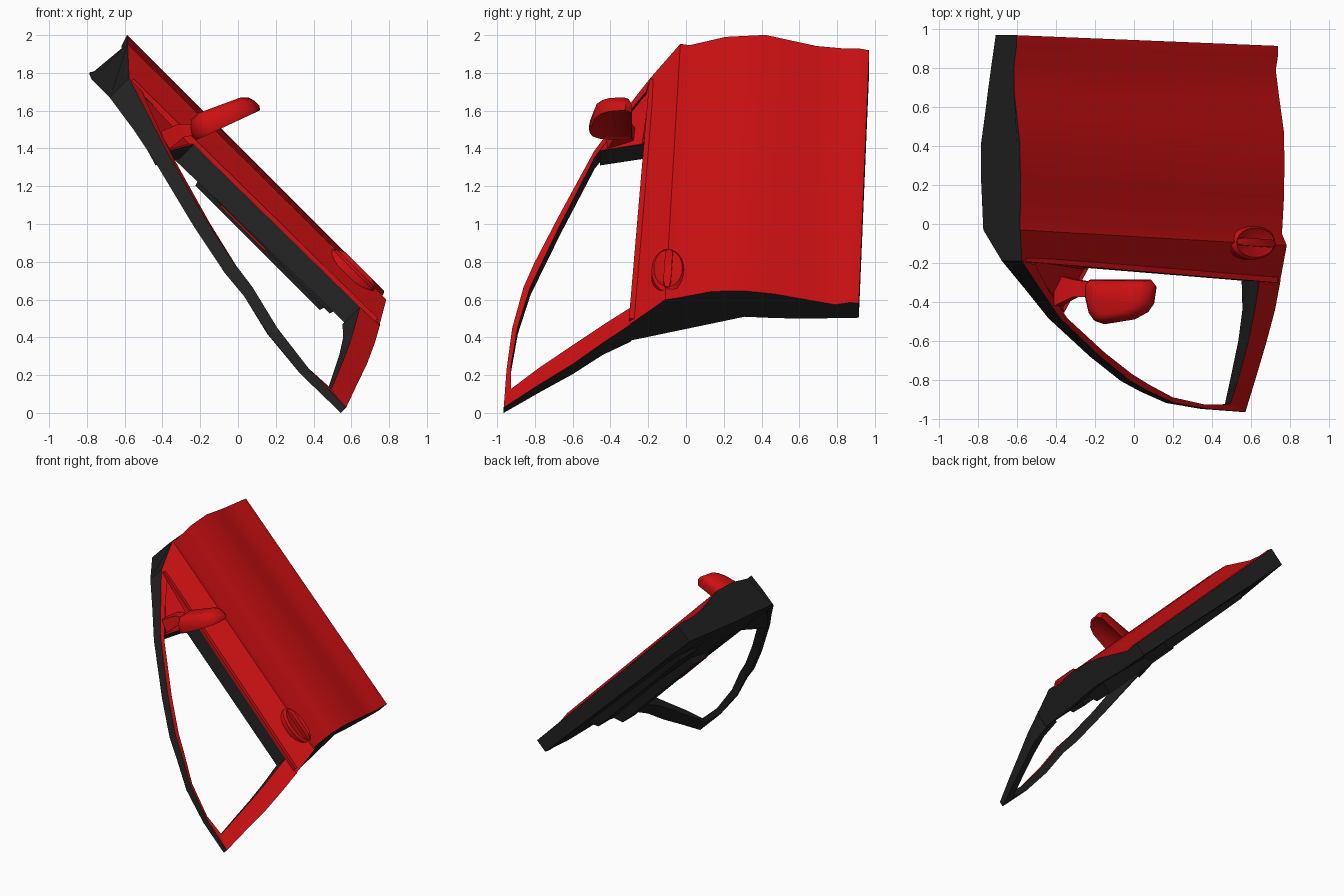
import bpy, bmesh, math
from mathutils import Vector

cube = bpy.data.objects.get("Cube")
if cube:
    bpy.data.objects.remove(cube, do_unlink=True)


def material(name, rgb):
    m = bpy.data.materials.new(name)
    m.use_nodes = True
    col = (*rgb, 1)
    m.diffuse_color = col
    b = next(n for n in m.node_tree.nodes if n.type == 'BSDF_PRINCIPLED')
    b.inputs["Base Color"].default_value = col
    b.inputs["Roughness"].default_value = 0.5
    return m


MATS = [material("red_paint", (0.6, 0.005, 0.006)),
        material("dark_trim", (0.016, 0.016, 0.016))]
RED, DARK = 0, 1
R2 = math.sqrt(2)


def door(s, y, n):
    """Door frame (length, height, outward) to world: the door leans at 45 degrees."""
    return Vector(((s + n) / R2, y, (n - s) / R2))


def loft(name, rings, sides, caps=(DARK, DARK), inset=None, smooth=30):
    """Skin closed rings; sides gives one material per ring segment."""
    bm = bmesh.new()
    vs = [[bm.verts.new(p) for p in r] for r in rings]
    k = len(rings[0])
    for a, b in zip(vs, vs[1:]):
        for i in range(k):
            j = (i + 1) % k
            f = bm.faces.new((a[i], a[j], b[j], b[i]))
            f.material_index = sides[i] if isinstance(sides, list) else sides
    ends = [bm.faces.new(vs[0]), bm.faces.new(vs[-1])]
    for f, c in zip(ends, caps):
        f.material_index = c
    bmesh.ops.recalc_face_normals(bm, faces=bm.faces[:])
    if inset:
        which, width, depth = inset
        bmesh.ops.inset_individual(bm, faces=[ends[which]], thickness=width, depth=depth)
    me = bpy.data.meshes.new(name)
    bm.to_mesh(me)
    bm.free()
    for m in MATS:
        me.materials.append(m)
    ob = bpy.data.objects.new(name, me)
    bpy.context.collection.objects.link(ob)
    bpy.ops.object.select_all(action='DESELECT')
    ob.select_set(True)
    bpy.context.view_layer.objects.active = ob
    bpy.ops.object.shade_smooth_by_angle(angle=math.radians(smooth))
    return ob


# Door body: (s, y, outer n, inner n) at the front and rear ends, belt to sill
front_end = [(-1.66, -.19, .845, .70), (-1.795, -.03, .968, .70), (-1.79, .02, .963, .70),
             (-1.82, .21, .995, .71), (-1.83, .42, 1.0, .72), (-1.82, .55, .97, .735),
             (-1.81, .69, .937, .75), (-1.80, .82, .93, .765), (-1.79, .92, .937, .775),
             (-1.785, .97, .93, .78)]
rear_end = [(.20, -.30, .86, .74), (.131, -.11, .979, .755), (.108, -.05, .967, .76),
            (.09, .14, 1.0, .79), (.09, .31, 1.003, .81), (.10, .47, .99, .81),
            (.105, .65, .95, .81), (.11, .79, .92, .82), (.11, .87, .937, .82),
            (.112, .915, .933, .825)]


def body_ring(pts):
    return ([door(s, y, o) for s, y, o, i in pts] +
            [door(s, y, i) for s, y, o, i in reversed(pts)])


loft("door_body", [body_ring(front_end), body_ring(rear_end)], [RED] * 9 + [DARK] * 11)


# Belt moulding along the window sill
def bar_ring(s, y, n, hy, hn):
    return [door(s, y + a * hy, n + b * hn) for a, b in ((-1, -1), (1, -1), (1, 1), (-1, 1))]


loft("belt_moulding", [bar_ring(-1.64, -.18, .847, .014, .012),
                       bar_ring(.17, -.288, .866, .014, .012)], RED, (RED, RED))


# Window frame: outer edge, window edge and depth of each section
def frame_ring(o, w, d):
    low = Vector((0, 0, d))
    o, w = Vector(o), Vector(w)
    return [door(*p) for p in (o, w, w - low, o - low)]


rail = [((-1.66, -.19, .845), .10, .145), ((-1.455, -.34, .78), .06, .11),
        ((-1.25, -.485, .714), .05, .085), ((-.852, -.68, .605), .04, .075),
        ((-.573, -.805, .544), .037, .07), ((-.417, -.86, .525), .035, .065),
        ((-.17, -.92, .465), .033, .06), ((.106, -.95, .43), .032, .05)]
rings = []
for o, w, d in rail:
    v = Vector((-.4 - o[0], -.45 - o[1], 0)).normalized() * w
    rings.append(frame_ring(o, Vector(o) + v, d))
tip = frame_ring((.385, -.965, .425), (.26, -.926, .44), .04)
rings.append(tip)
loft("window_rail", rings, [RED, DARK, DARK, DARK])

pillar = [((.34, -.78, .55), (.215, -.78, .55), .06),
          ((.30, -.60, .665), (.163, -.60, .67), .075),
          ((.25, -.44, .775), (.11, -.44, .768), .09),
          ((.20, -.29, .865), (.06, -.29, .852), .13)]
loft("rear_pillar", [tip] + [frame_ring(*p) for p in pillar], [RED, DARK, DARK, DARK])

# Mirror sail panel filling the front corner of the window
sail = [(-1.64, -.185, .848), (-1.17, -.225, .842), (-1.235, -.455, .728)]
loft("mirror_sail", [[door(s, y, n - .11) for s, y, n in sail],
                     [door(s, y, n) for s, y, n in sail]], DARK, (DARK, RED), (1, .025, -.012))


# Mirror arm
def arm_ring(x, y, z, hy, hz):
    return [Vector((x + .4 * c * hz, y + a * hy, z - c * hz))
            for a, c in ((-1, -1), (1, -1), (1, 1), (-1, 1))]


loft("mirror_arm", [arm_ring(-.39, -.34, 1.44, .08, .05), arm_ring(-.30, -.33, 1.495, .045, .035),
                    arm_ring(-.24, -.335, 1.50, .04, .03), arm_ring(-.15, -.35, 1.525, .04, .03)],
     RED, (RED, RED))

# Mirror housing: outline in the tilted mirror plane, domed on the forward side
outline = [(.0, -.30), (.02, -.285), (.36, -.285), (.39, -.32), (.375, -.41), (.34, -.455),
           (.27, -.49), (.10, -.515), (.05, -.50), (.02, -.46), (.0, -.38)]
axis, up = Vector((.906, 0, .423)), Vector((-.423, 0, .906))
ca, cy = .20, -.39


def mirror_ring(h, k):
    out = []
    for a, y in outline:
        a, y = ca + (a - ca) * k, cy + (y - cy) * k
        out.append(Vector((-.23, y, 1.44)) + axis * a + up * h * (1 - .25 * a / .39))
    return out


loft("mirror_housing", [mirror_ring(h, k) for h, k in
                        ((0, .96), (.03, 1), (.075, .94), (.115, .82), (.132, .6))],
     RED, (RED, RED), (0, .018, -.01), 45)


# Door handle: oval escutcheon and grip bar
def oval(n, k):
    return [door(-.10 + .16 * k * math.cos(t), -.095 + .088 * k * math.sin(t), n)
            for t in (i * math.tau / 24 for i in range(24))]


loft("handle_plate", [oval(.925, 1), oval(.966, 1), oval(.983, .86)],
     RED, (RED, RED), (1, .012, -.006))
loft("handle_grip", [bar_ring(-.235, -.09, .975, .012, .012), bar_ring(-.2, -.09, .985, .02, .018),
                     bar_ring(.0, -.10, .985, .02, .018), bar_ring(.04, -.10, .975, .012, .012)],
     RED, (RED, RED))


# Inner trim: armrest, door pull insert and lower pocket
def block(name, s0, s1, y0, y1, n0, n1, taper, mat):
    def ring(n, t):
        return [door(s0 + t, y0 + t, n), door(s1 - t, y0 + t, n),
                door(s1 - t, y1 - t, n), door(s0 + t, y1 - t, n)]
    loft(name, [ring(n0, 0), ring(n1, taper)], mat, (mat, mat))


block("armrest", -1.05, -.04, .02, .26, .80, .692, .04, DARK)
block("upper_trim", -1.15, .0, -.20, .0, .80, .715, .03, DARK)
block("trim_insert", -.85, -.50, -.16, -.04, .74, .707, .01, RED)
block("lower_pocket", -1.45, -.30, .50, .80, .82, .735, .04, DARK)
